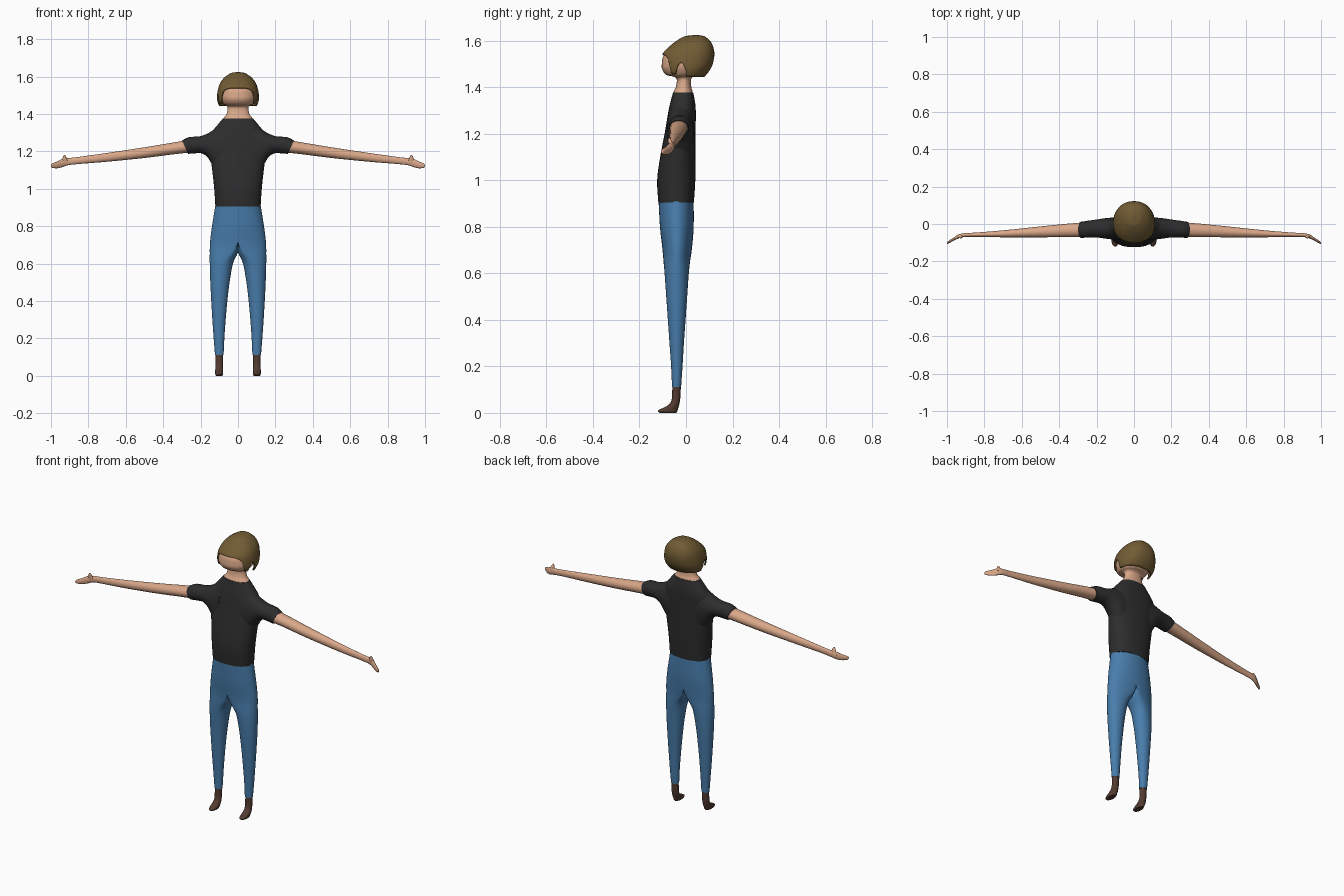
import bpy, bmesh, math


def material(name, rgb):
    m = bpy.data.materials.new(name)
    m.diffuse_color = (*rgb, 1)
    return m


SKIN = material("skin", (0.70, 0.39, 0.25))
SHIRT = material("charcoal_shirt", (0.026, 0.026, 0.027))
DENIM = material("blue_denim", (0.065, 0.205, 0.41))
HAIR = material("brown_hair", (0.165, 0.105, 0.034))
BOOT = material("brown_boot", (0.085, 0.043, 0.03))


def smooth_rows(rows, k=4):
    """Catmull-Rom interpolation of a list of parameter rows."""
    out = []
    for i in range(len(rows) - 1):
        a, b, c, d = (rows[max(0, min(len(rows) - 1, i + j))] for j in (-1, 0, 1, 2))
        for s in range(k):
            t = s / k
            out.append([0.5 * (2 * q + (r - p) * t + (2 * p - 5 * q + 4 * r - u) * t * t
                               + (3 * q - p - 3 * r + u) * t ** 3)
                        for p, q, r, u in zip(a, b, c, d)])
    out.append(list(rows[-1]))
    return out


def spow(v, e):
    return math.copysign(abs(v) ** e, v)


def loft(name, rings, mat, mirror=False, caps=True, drop_centre=False, wall=0):
    bm = bmesh.new()
    loops = [[bm.verts.new(p) for p in r] for r in rings]
    n = len(loops[0])
    for a, b in zip(loops, loops[1:]):
        for i in range(n):
            j = (i + 1) % n
            bm.faces.new((a[i], a[j], b[j], b[i]))
    if caps:
        bm.faces.new(loops[0][::-1])
        bm.faces.new(loops[-1])
    bmesh.ops.remove_doubles(bm, verts=bm.verts, dist=1e-6)
    bmesh.ops.recalc_face_normals(bm, faces=bm.faces)
    if drop_centre:
        # open the hidden wall on the centre plane
        inner = [f for f in bm.faces if all(v.co.x < 1e-4 for v in f.verts)]
        bmesh.ops.delete(bm, geom=inner, context='FACES')
    me = bpy.data.meshes.new(name)
    bm.to_mesh(me)
    bm.free()
    me.materials.append(mat)
    ob = bpy.data.objects.new(name, me)
    bpy.context.collection.objects.link(ob)
    if wall:
        s = ob.modifiers.new("wall", 'SOLIDIFY')
        s.thickness, s.offset = wall, -1
    if mirror:
        m = ob.modifiers.new("mirror", 'MIRROR')
        m.use_clip = True
    bpy.context.view_layer.objects.active = ob
    ob.select_set(True)
    bpy.ops.object.shade_smooth_by_angle(angle=math.radians(50))
    ob.select_set(False)
    return ob


def flat_ring(z, x0, x1, y0, y1, n=40, p=2.0):
    """Horizontal superellipse between x0..x1 and y0..y1."""
    e = 2 / p
    return [((x0 + x1) / 2 + (x1 - x0) / 2 * spow(math.cos(a), e),
             (y0 + y1) / 2 + (y1 - y0) / 2 * spow(math.sin(a), e), z)
            for a in (2 * math.pi * i / n for i in range(n))]


def arm_ring(x, z0, z1, y0, y1, shear=0, n=32):
    """Upright ellipse across the arm, optionally slanted outward at the top."""
    pts = []
    for i in range(n):
        a = 2 * math.pi * i / n
        dz = (z1 - z0) / 2 * math.sin(a)
        pts.append((x + shear * dz, (y0 + y1) / 2 + (y1 - y0) / 2 * math.cos(a), (z0 + z1) / 2 + dz))
    return pts


# Torso: z, half width, front, back
torso = [(0.905, 0.121, -0.119, 0.034), (1.0, 0.127, -0.124, 0.04), (1.1, 0.138, -0.111, 0.041),
         (1.2, 0.15, -0.092, 0.041), (1.26, 0.15, -0.082, 0.042), (1.3, 0.142, -0.075, 0.042),
         (1.335, 0.115, -0.067, 0.039), (1.377, 0.08, -0.056, 0.031)]
loft("shirt_body", [flat_ring(z, -w, w, f, b, p=2.3) for z, w, f, b in smooth_rows(torso)], SHIRT)

# Sleeves flare into the shoulder: x, bottom, top, front, back, shear
sleeve = [(0.07, 1.06, 1.345, -0.085, 0.034, 0), (0.12, 1.10, 1.322, -0.082, 0.034, 0),
          (0.16, 1.165, 1.297, -0.077, 0.03, 0), (0.2, 1.19, 1.281, -0.072, 0.024, 0.1),
          (0.25, 1.189, 1.276, -0.073, 0.017, 0.3), (0.283, 1.187, 1.258, -0.074, 0.012, 0.45)]
loft("sleeves", [arm_ring(*r) for r in smooth_rows(sleeve)], SHIRT, mirror=True)

# Bare arms and hands
arm = [(0.25, 1.195, 1.263, -0.069, 0.01), (0.35, 1.184, 1.247, -0.07, 0.002),
       (0.5, 1.165, 1.222, -0.071, -0.013), (0.7, 1.145, 1.192, -0.071, -0.034),
       (0.85, 1.133, 1.171, -0.069, -0.046), (0.91, 1.126, 1.164, -0.07, -0.049),
       (0.94, 1.116, 1.16, -0.078, -0.058), (0.965, 1.11, 1.147, -0.09, -0.073),
       (0.988, 1.111, 1.138, -0.102, -0.088), (0.998, 1.115, 1.132, -0.107, -0.097),
       (1.0, 1.121, 1.126, -0.106, -0.102)]
loft("arms", [arm_ring(*r) for r in smooth_rows(arm)], SKIN, mirror=True)

# Thumbs: z, x0, x1, y0, y1
thumb = [(1.14, 0.905, 0.95, -0.073, -0.054), (1.16, 0.915, 0.941, -0.076, -0.058),
         (1.175, 0.92, 0.934, -0.077, -0.064), (1.181, 0.924, 0.93, -0.075, -0.069)]
loft("thumbs", [flat_ring(*r, n=16) for r in smooth_rows(thumb)], SKIN, mirror=True)

# Jeans: z, inner, outer, front, back, how much the section is a half pelvis
jeans = [(0.912, 0, 0.121, -0.118, 0.033, 1), (0.8, 0, 0.139, -0.112, 0.033, 1),
         (0.72, 0, 0.149, -0.103, 0.027, 1), (0.68, 0, 0.151, -0.099, 0.022, 0.8),
         (0.655, 0.002, 0.151, -0.097, 0.018, 0.55), (0.6, 0.027, 0.151, -0.092, 0.012, 0.2),
         (0.5, 0.045, 0.148, -0.085, 0.005, 0), (0.4, 0.057, 0.143, -0.078, -0.002, 0),
         (0.3, 0.066, 0.137, -0.071, -0.009, 0), (0.2, 0.073, 0.13, -0.064, -0.015, 0),
         (0.112, 0.077, 0.123, -0.06, -0.021, 0)]


def leg_ring(z, x0, x1, y0, y1, w, n=40):
    w, x0 = min(1, max(0, w)), max(0, x0)
    pts = []
    for i in range(n):
        a = 2 * math.pi * i / n
        c = math.cos(a)
        leg = (x0 + x1) / 2 + (x1 - x0) / 2 * c
        half = x0 + (x1 - x0) * max(0, c)
        pts.append((leg + (half - leg) * w, (y0 + y1) / 2 + (y1 - y0) / 2 * math.sin(a), z))
    return pts


loft("jeans", [leg_ring(*r) for r in smooth_rows(jeans)], DENIM, mirror=True, drop_centre=True)

# Boots
boot = [(0.116, 0.08, 0.121, -0.059, -0.022), (0.07, 0.08, 0.121, -0.06, -0.024),
        (0.045, 0.08, 0.121, -0.066, -0.027), (0.028, 0.079, 0.122, -0.085, -0.031),
        (0.015, 0.079, 0.122, -0.113, -0.035), (0.007, 0.08, 0.121, -0.121, -0.037),
        (0, 0.084, 0.117, -0.113, -0.042)]
loft("boots", [flat_ring(*r, n=28) for r in smooth_rows(boot)], BOOT, mirror=True)

# Head and neck: z, half width, front, back
head = [(1.35, 0.082, -0.056, 0.03), (1.378, 0.077, -0.054, 0.029), (1.4, 0.061, -0.044, 0.023),
        (1.435, 0.055, -0.04, 0.022), (1.447, 0.066, -0.06, 0.035), (1.453, 0.08, -0.085, 0.05),
        (1.475, 0.094, -0.102, 0.075), (1.5, 0.1, -0.104, 0.092), (1.54, 0.092, -0.094, 0.1),
        (1.58, 0.06, -0.045, 0.09)]
loft("head", [flat_ring(z, -w, w, f, b, p=2.2) for z, w, f, b in smooth_rows(head)], SKIN)

# Hair profile: z, half width, front, back
hair = smooth_rows([(1.625, 0, 0.045, 0.045), (1.62, 0.034, -0.002, 0.077), (1.61, 0.053, -0.024, 0.092),
                    (1.595, 0.073, -0.047, 0.107), (1.57, 0.093, -0.077, 0.118), (1.54, 0.105, -0.102, 0.122),
                    (1.5, 0.112, -0.106, 0.115), (1.47, 0.111, -0.098, 0.1), (1.44, 0.099, -0.085, 0.076)], 6)


def hair_at(z):
    for a, b in zip(hair, hair[1:]):
        if z >= b[0]:
            t = (a[0] - z) / (a[0] - b[0])
            return [p + (q - p) * t for p, q in zip(a, b)][1:]
    return hair[-1][1:]


def hem(deg):
    """Lower hair edge: fringe, side lock, ear arch, then nape."""
    if deg < 46:
        return 1.54 - 0.022 * (deg / 46) ** 4
    if deg < 51:
        return 1.518 - 0.063 * (deg - 46) / 5
    if deg < 64:
        return 1.455
    if deg < 92:
        return 1.45 + 0.055 * math.sin(math.pi * (deg - 64) / 28) ** 0.8
    return 1.443


N, ROWS = 144, 24
rings = []
for k in range(ROWS + 1):
    s = 1 - math.cos(k / ROWS * math.pi / 2) if k else 0
    ring = []
    for i in range(N):
        a = 2 * math.pi * i / N
        z = 1.625 - (1.625 - hem(min(math.degrees(a), 360 - math.degrees(a)))) * s
        w, f, b = hair_at(z)
        ring.append((w * spow(math.sin(a), 0.9), (f + b) / 2 - (b - f) / 2 * spow(math.cos(a), 0.9), z))
    rings.append(ring)
loft("hair", rings, HAIR, caps=False, wall=0.007)
